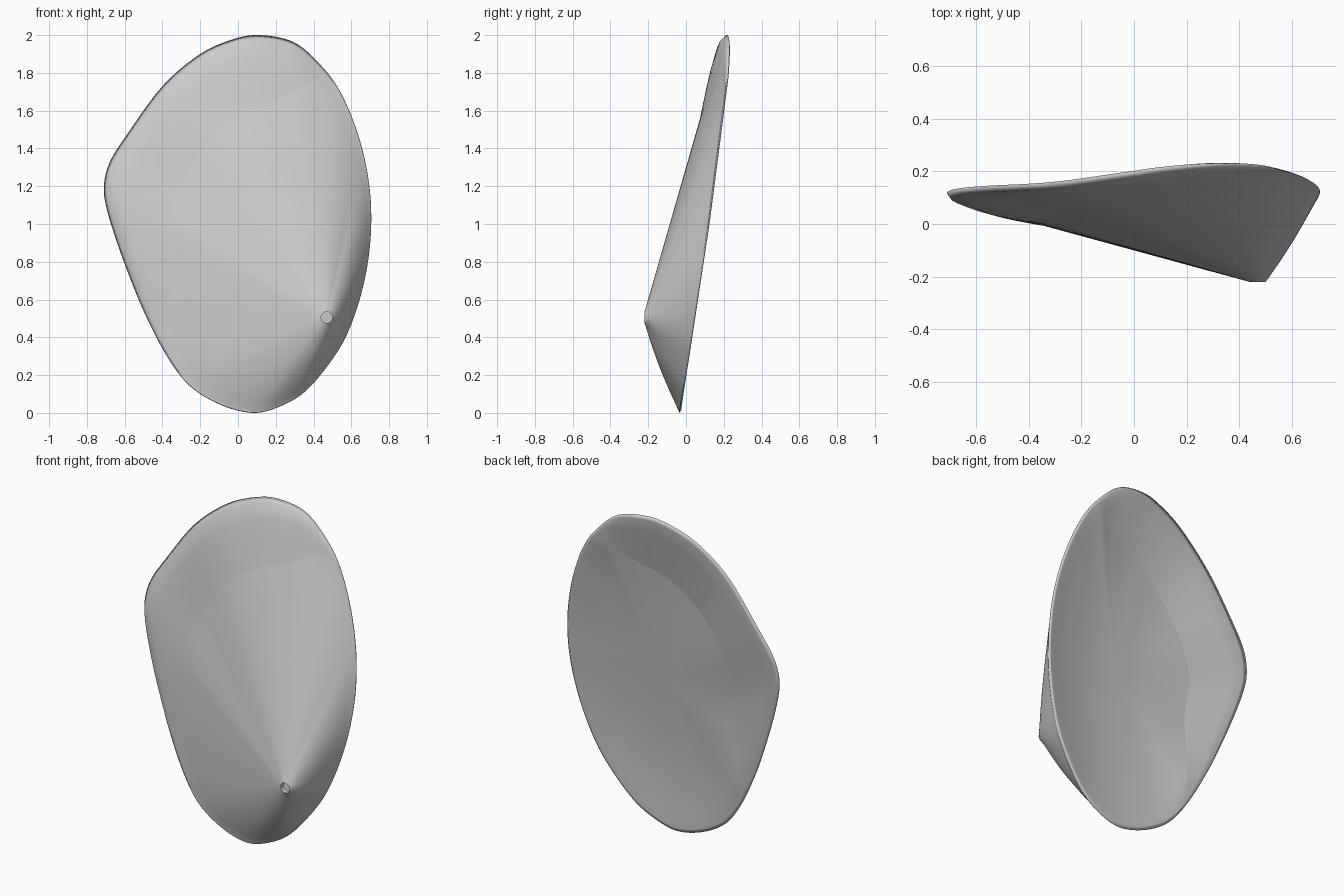
import bpy, bmesh, math
from mathutils import Vector

if "Cube" in bpy.data.objects:
    bpy.data.objects.remove(bpy.data.objects["Cube"])

# rim control points: x, z, fraction of the apex-to-rim ray where the crease lies
RIM = [(.12, 2, .77), (.29, 1.965, .83), (.42, 1.86, .92), (.53, 1.72, .98), (.62, 1.52, .98),
       (.68, 1.3, .98), (.705, 1.08, .98), (.695, .85, .98), (.65, .62, .98), (.57, .4, .98),
       (.46, .23, .98), (.34, .1, .98), (.2, .025, .98), (.08, 0, .98), (-.06, .03, .98),
       (-.2, .1, .98), (-.3, .19, .97), (-.4, .34, .93), (-.5, .54, .86), (-.57, .71, .79),
       (-.64, .9, .73), (-.695, 1.08, .7), (-.71, 1.2, .7), (-.68, 1.325, .71), (-.59, 1.47, .73),
       (-.4, 1.73, .74), (-.2, 1.9, .75), (-.02, 1.98, .76)]
APEX = Vector((.47, -.22, .505))
MID = Vector((.15, 0, .95))
DEPTH = .06
STEPS = 5


def plane(x, z):
    """Gently warped surface that the rim lies on."""
    lift = .022 * max(0, min(1, x / .5)) * max(0, min(1, z))
    dip = .043 * math.exp(-((x + .3) / .4) ** 2 - ((z - 1.85) / .5) ** 2)
    return -.034 + .13 * z + lift - dip


def spline(pts, steps):
    """Closed Catmull-Rom curve."""
    n, out = len(pts), []
    for i in range(n):
        a, b, c, d = (Vector(pts[(i + k) % n]) for k in (-1, 0, 1, 2))
        for s in range(steps):
            u = s / steps
            out.append(.5 * (2 * b + (c - a) * u + (2 * a - 5 * b + 4 * c - d) * u * u
                             + (3 * b - a - 3 * c + d) * u ** 3))
    return out


def column(x, z, tc):
    """One line of points: apex hole -> front -> rim -> back dish."""
    rim = Vector((x, plane(x, z), z))
    ray = rim - APEX
    length = math.hypot(ray.x, ray.z)
    bulge = .04 * max(0, 1 - length / .9)
    t0 = .03 / length
    flange = min(1, (1 - tc) / .25)

    def front(t):
        p = APEX + ray * t
        u = (t - t0) / (1 - t0)
        p.y = APEX.y + ray.y * u - bulge * math.sin(math.pi * u)
        if t > tc:  # flange bends slightly forward
            p.y -= .018 * flange * min(1, 1.6 * (t - tc) / (1 - tc))
        return p
    pts = [front(t0) + Vector((0, .03, 0)), front(t0)]
    pts += [front(t0 + (tc - t0) * i / 12) for i in range(1, 13)]
    pts += [front(tc + (.985 - tc) * i / 4) if tc < .97 else front(tc + (.995 - tc) * i / 4)
            for i in range(1, 5)]
    pts.append(rim)
    # back flange
    inner = rim.lerp(MID, .06)
    inner.y = plane(inner.x, inner.z)
    fold = front(tc)
    fold.y += .028
    w = min(1, (1 - tc) / .12)
    w = w * w * (3 - 2 * w)
    crease = inner.lerp(fold, w)
    edge = rim.lerp(crease, .08 + .25 * (1 - w))
    edge.y += .006
    pts += [edge.lerp(crease, i / 4) for i in range(5)]
    # shallow dish
    d0 = plane(crease.x, crease.z) - crease.y
    for i in range(1, 12):
        s = 1 - i / 12
        p = MID.lerp(crease, s)
        p.y = plane(p.x, p.z) - DEPTH - (d0 - DEPTH) * s ** 2.5
        pts.append(p)
    return pts


# shell body
bm = bmesh.new()
rim = spline(RIM, STEPS)
cols = [[bm.verts.new(p) for p in column(*v)] for v in rim]
n = len(cols)
for i in range(n):
    a, b = cols[i], cols[(i + 1) % n]
    for j in range(len(a) - 1):
        bm.faces.new((a[j], a[j + 1], b[j + 1], b[j]))
centre = bm.verts.new((MID.x, plane(MID.x, MID.z) - DEPTH, MID.z))
for i in range(n):
    bm.faces.new((cols[i][-1], centre, cols[(i + 1) % n][-1]))
bmesh.ops.recalc_face_normals(bm, faces=bm.faces)
for f in bm.faces:
    f.smooth = True
# crisp flange crease and apex opening
FRONT_CREASE, BACK_CREASE = 13, 23
for i, v in enumerate(rim):
    for j in (1, FRONT_CREASE, BACK_CREASE):
        if j == 1 or v.z < .92:
            bm.edges.get((cols[i][j], cols[(i + 1) % n][j])).smooth = False
mesh = bpy.data.meshes.new("shell_body")
bm.to_mesh(mesh)
bm.free()
shell = bpy.data.objects.new("shell_body", mesh)
bpy.context.collection.objects.link(shell)
